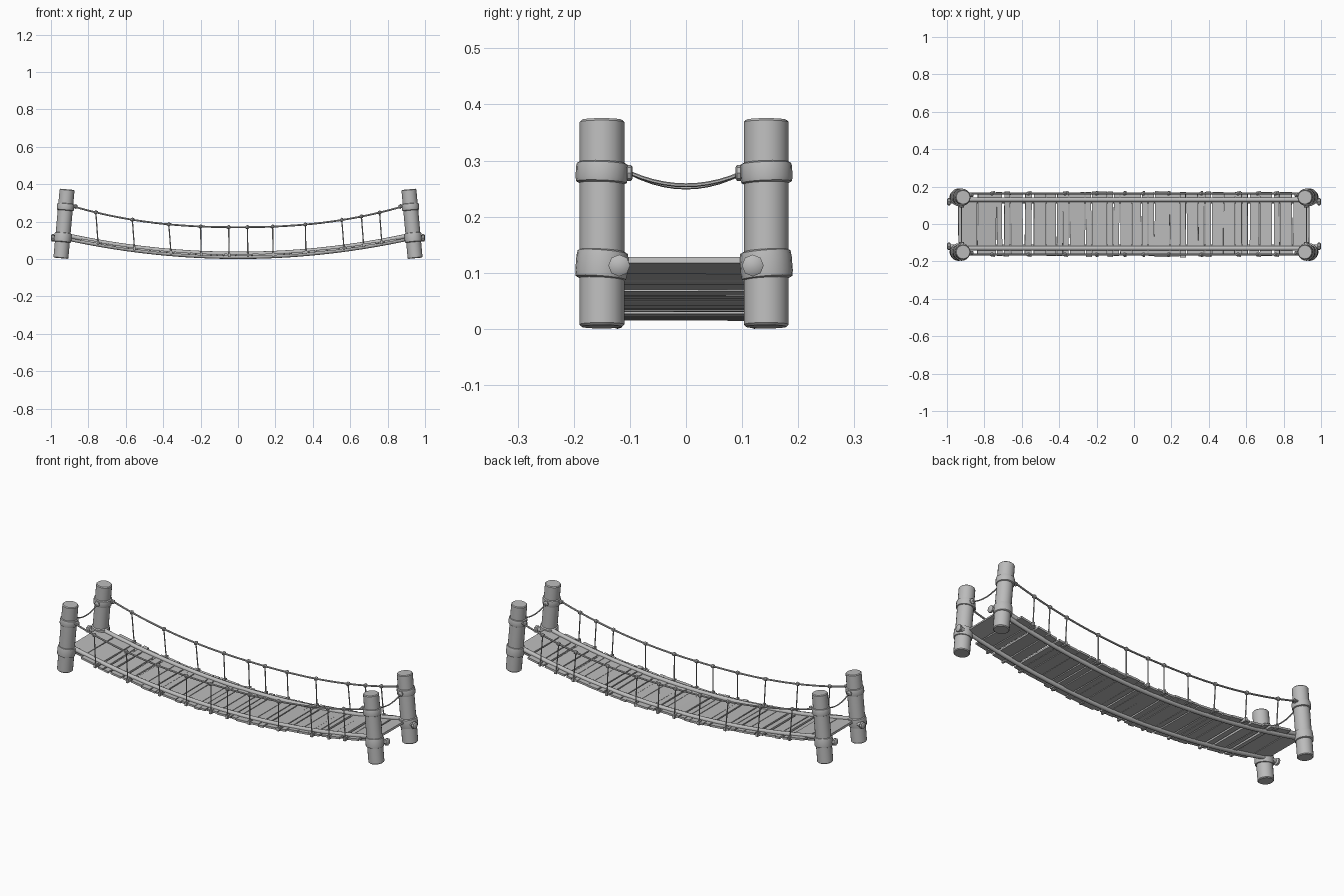
import bpy, bmesh, math, random
from mathutils import Vector, Matrix

if "Cube" in bpy.data.objects:
    bpy.data.objects.remove(bpy.data.objects["Cube"])

random.seed(7)
grey = bpy.data.materials.new("weathered_grey")
grey.diffuse_color = (0.5, 0.5, 0.5, 1)
grey.use_nodes = True
grey.node_tree.nodes["Principled BSDF"].inputs["Base Color"].default_value = grey.diffuse_color


def finish(name, bm, smooth=True):
    me = bpy.data.meshes.new(name)
    bmesh.ops.recalc_face_normals(bm, faces=bm.faces)
    bm.to_mesh(me)
    bm.free()
    me.materials.append(grey)
    ob = bpy.data.objects.new(name, me)
    bpy.context.collection.objects.link(ob)
    if smooth:
        bpy.ops.object.select_all(action='DESELECT')
        ob.select_set(True)
        bpy.context.view_layer.objects.active = ob
        bpy.ops.object.shade_smooth_by_angle(angle=math.radians(40))
    return ob


def tube(bm, pts, r, sides=8):
    """Sweep a round section along a path."""
    pts = [Vector(p) for p in pts]
    rings = []
    for i, p in enumerate(pts):
        t = (pts[min(i + 1, len(pts) - 1)] - pts[max(i - 1, 0)]).normalized()
        ref = Vector((0, 1, 0)) if abs(t.y) < 0.8 else Vector((1, 0, 0))
        u = t.cross(ref).normalized()
        v = t.cross(u)
        rings.append([bm.verts.new(p + r * (u * math.cos(a) + v * math.sin(a)))
                      for a in (2 * math.pi * k / sides for k in range(sides))])
    for a, b in zip(rings, rings[1:]):
        for k in range(sides):
            j = (k + 1) % sides
            bm.faces.new((a[k], a[j], b[j], b[k]))
    bm.faces.new(rings[0])
    bm.faces.new(rings[-1][::-1])


def lathe(bm, profile, mat, sides=20):
    """Revolve (radius, height) pairs around local z."""
    rings = [[bm.verts.new(mat @ Vector((r * math.cos(a), r * math.sin(a), z)))
              for a in (2 * math.pi * k / sides for k in range(sides))]
             for r, z in profile]
    for a, b in zip(rings, rings[1:]):
        for k in range(sides):
            j = (k + 1) % sides
            bm.faces.new((a[k], a[j], b[j], b[k]))
    bm.faces.new(rings[0])
    bm.faces.new(rings[-1])


def knot(bm, p, r):
    bmesh.ops.create_icosphere(bm, subdivisions=1, radius=r,
                               matrix=Matrix.Translation(p))


def deck_z(x):
    return 0.02 + 0.102 * (abs(x) / 0.93) ** 2


def rail_z(x):
    return 0.17 + 0.108 * (abs(x) / 0.87) ** 2.3


def steps(a, b, n):
    return [a + (b - a) * i / n for i in range(n + 1)]


POST_Y = {-1: -0.150, 1: 0.143}


def post_x(z):
    return 0.947 - 0.034 * z / 0.375


# Leaning corner posts with lashing bands
for sx, end in ((-1, "left"), (1, "right")):
    for sy, side in ((-1, "front"), (1, "back")):
        y = POST_Y[sy]
        lean = Matrix.Rotation(-sx * math.atan(0.034 / 0.375), 4, 'Y')
        bm = bmesh.new()
        lathe(bm, [(0.036, 0.0), (0.040, 0.004), (0.040, 0.366), (0.036, 0.370)],
              Matrix.Translation((sx * 0.947, y, 0.004)) @ lean)
        finish(f"post_{end}_{side}", bm)

        bm = bmesh.new()
        for z, h, tilt in ((0.114, 0.052, 0.08), (0.278, 0.039, 0.04)):
            m = (Matrix.Translation((sx * post_x(z), y, z)) @ lean
                 @ Matrix.Rotation(tilt * sy, 4, 'X'))
            lathe(bm, [(0.039, -h / 2), (0.045, -h / 2 + 0.003), (0.0465, -h / 4),
                       (0.0465, h / 4), (0.045, h / 2 - 0.003), (0.039, h / 2)], m)
        finish(f"post_lashing_{end}_{side}", bm)

        # Knots tying the ropes to the post, and the deck rope end stop
        bm = bmesh.new()
        lathe(bm, [(0.010, 0), (0.014, 0.003), (0.014, 0.009), (0.010, 0.012)],
              Matrix.Translation((sx * 0.922, y - sy * 0.043, 0.278))
              @ Matrix.Rotation(sy * math.pi / 2, 4, 'X'), 8)
        knot(bm, (sx * 0.868, sy * 0.155, 0.281), 0.013)
        lathe(bm, [(0.013, -0.011), (0.0195, -0.006), (0.0195, 0.004), (0.012, 0.009)],
              Matrix.Translation((sx * 0.991, sy * 0.119, 0.113))
              @ Matrix.Rotation(sx * math.pi / 2, 4, 'Y'), 8)
        finish(f"post_knots_{end}_{side}", bm)

    # Slack rope across each entrance
    bm = bmesh.new()
    tube(bm, [(sx * 0.922, y, 0.254 + 0.024 * (y / 0.1) ** 2 + 0.002 * sx * (1 - (y / 0.1) ** 2))
              for y in steps(-0.1, 0.1, 10)], 0.0035, 6)
    finish(f"entrance_rope_{end}", bm)

# Irregular deck planks following the sag
bm = bmesh.new()
x = -0.94
while x < 0.925:
    busy = abs(x) > 0.5
    w = random.choice((0.028, 0.035, 0.05, 0.065)) if busy else random.choice((0.03, 0.05, 0.06, 0.08))
    if abs(x) > 0.82:
        w = 0.10
    w = min(w, 0.938 - x)
    if w < 0.012:
        break
    cx = x + w / 2
    slope = math.atan(2 * 0.102 * cx / 0.93 ** 2)
    m = (Matrix.Translation((cx, random.uniform(-0.004, 0.004), deck_z(cx) + random.uniform(-0.002, 0.002)))
         @ Matrix.Rotation(-slope + random.uniform(-0.02, 0.02), 4, 'Y')
         @ Matrix.Rotation(random.uniform(-0.012, 0.012), 4, 'Z'))
    length = 0.25 if abs(cx) > 0.86 else random.uniform(0.325, 0.352)
    bmesh.ops.create_cube(bm, size=1, matrix=m @ Matrix.Diagonal((w, length, 0.011, 1)))
    x += w + (random.choice((0.003, 0.006, 0.012)) if busy else random.choice((0.002, 0.003, 0.006)))
finish("deck_planks", bm, False)

# Thick ropes clamping the planks from below and above
for sy, side in ((-1, "front"), (1, "back")):
    bm = bmesh.new()
    tube(bm, [(v, sy * 0.122, deck_z(v) - 0.008 if abs(v) < 0.95 else 0.113)
              for v in steps(-0.99, 0.99, 36)], 0.012, 10)
    finish(f"deck_rope_lower_{side}", bm)
    bm = bmesh.new()
    tube(bm, [(v, sy * 0.130, deck_z(v) + 0.007) for v in steps(-0.93, 0.93, 36)], 0.012, 10)
    finish(f"deck_rope_upper_{side}", bm)

    # Hand rope, its knots and the hanging ties
    yr = sy * 0.163
    bm = bmesh.new()
    tube(bm, [(v, yr, rail_z(v)) for v in steps(-0.90, 0.90, 36)], 0.0048, 8)
    finish(f"hand_rope_{side}", bm)
    bm = bmesh.new()
    for kx in (-0.76, -0.565, -0.37, -0.20, -0.05, 0.05, 0.185, 0.36, 0.555, 0.66, 0.757):
        z = rail_z(kx)
        fx = kx + (0.012 if kx < -0.3 or kx > 0.5 else 0.003)
        knot(bm, (kx, yr, z), 0.0125)
        tube(bm, [(kx, yr, z), (fx, yr + sy * 0.004, deck_z(fx) - 0.006)], 0.0032, 6)
        # loop around the plank end
        bmesh.ops.create_cube(bm, size=1, matrix=Matrix.Translation((fx, yr, deck_z(fx)))
                              @ Matrix.Diagonal((0.012, 0.026, 0.020, 1)))
    finish(f"hanging_ties_{side}", bm)
